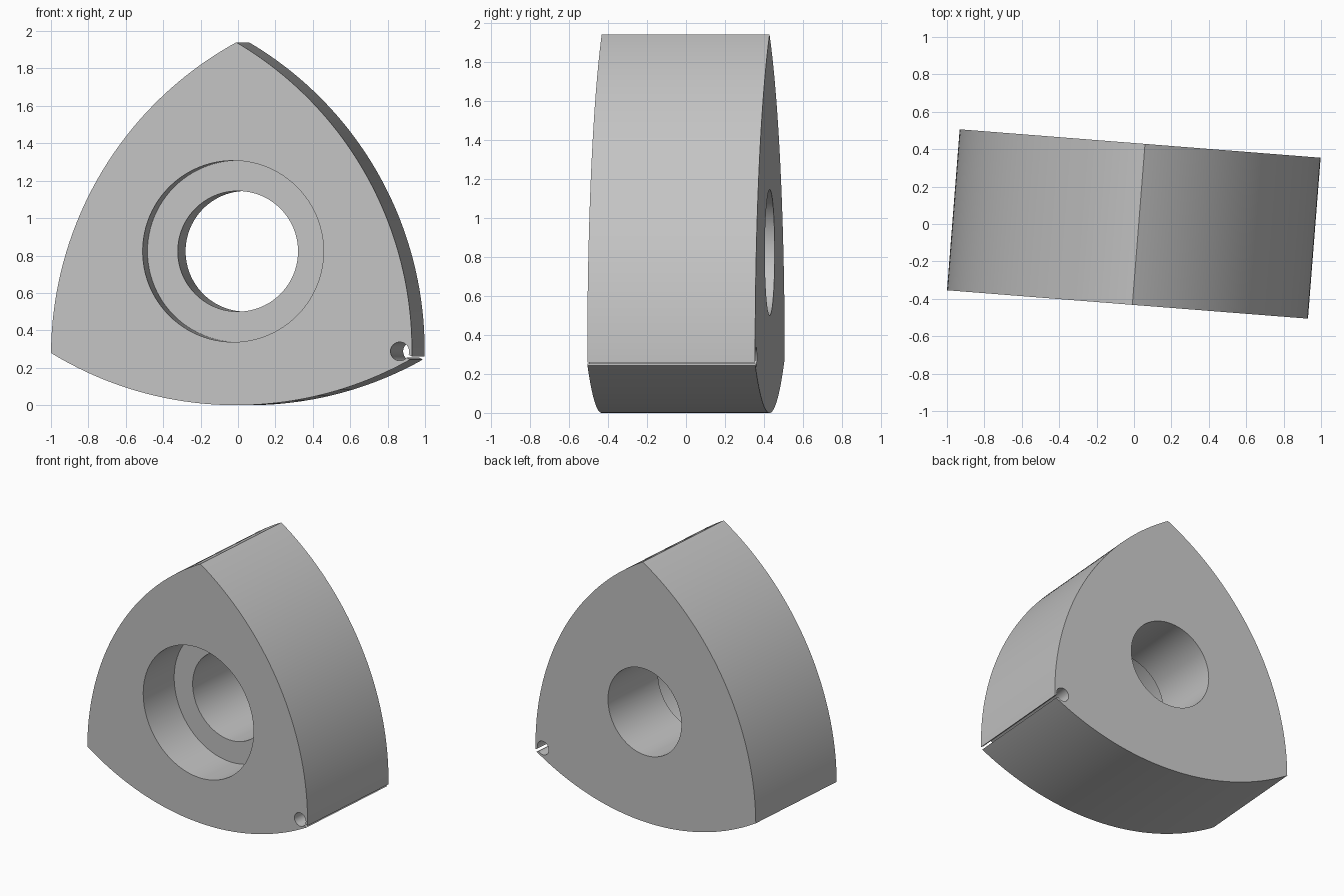
import bpy
import bmesh
import math
from math import sin, cos, radians

cube = bpy.data.objects.get("Cube")
if cube:
    bpy.data.objects.remove(cube, do_unlink=True)

CX, CZ = 0.0075, 0.8225       # rotor axis
HALF = 0.4315                 # half thickness
TIP = 1.1175                  # axis to corner
FLANK = 0.8225                # axis to middle of a flank
ROLL = radians(-0.9)          # small roll about the rotor axis
YAW = radians(-4.5)           # turn about the vertical

steel = bpy.data.materials.new("plain_grey")
steel.use_nodes = True
grey = (0.55, 0.55, 0.55, 1.0)
steel.diffuse_color = grey
steel.node_tree.nodes["Principled BSDF"].inputs["Base Color"].default_value = grey


def prism(name, points, y0, y1):
    """Extrude a closed outline, given about the rotor axis, from y0 to y1."""
    bm = bmesh.new()
    face = bm.faces.new([bm.verts.new((CX + x, y0, CZ + z)) for x, z in points])
    grown = bmesh.ops.extrude_face_region(bm, geom=[face])["geom"]
    bmesh.ops.translate(bm, vec=(0, y1 - y0, 0),
                        verts=[v for v in grown if isinstance(v, bmesh.types.BMVert)])
    bmesh.ops.recalc_face_normals(bm, faces=bm.faces)
    mesh = bpy.data.meshes.new(name)
    bm.to_mesh(mesh)
    bm.free()
    mesh.materials.append(steel)
    obj = bpy.data.objects.new(name, mesh)
    obj.rotation_euler.z = YAW
    bpy.context.collection.objects.link(obj)
    return obj


def circle(x, z, radius, count):
    return [(x + radius * cos(math.tau * i / count),
             z + radius * sin(math.tau * i / count)) for i in range(count)]


def rotor_outline(steps=48):
    """Three bulging arcs meeting at sharp corners."""
    half_chord = TIP * sin(radians(60))
    sagitta = FLANK - TIP / 2
    radius = (half_chord ** 2 + sagitta ** 2) / (2 * sagitta)
    sweep = math.asin(half_chord / radius)
    points = []
    for side in range(3):
        mid = radians(30 + 120 * side) + ROLL
        back = FLANK - radius
        for i in range(steps):
            a = mid - sweep + 2 * sweep * i / steps
            points.append((back * cos(mid) + radius * cos(a),
                           back * sin(mid) + radius * sin(a)))
    return points


def radial(distance, across):
    """Point along the line from the axis to the slotted corner."""
    a = radians(-30) + ROLL
    return (distance * cos(a) - across * sin(a), distance * sin(a) + across * cos(a))


# Rotor body
body = prism("rotor_body", rotor_outline(), -HALF, HALF)

# Bore, front counterbore, relief hole and the slot that opens it at the corner
HOLE, SLOT = 1.042, 0.0095
cutters = [
    prism("bore_cutter", circle(0, 0, 0.3225, 96), -1, 1),
    prism("counterbore_cutter", circle(0, 0, 0.485, 96), -1, -HALF + 0.33),
    prism("relief_hole_cutter", circle(*radial(HOLE, 0), 0.05, 32), -1, 1),
    prism("slot_cutter", [radial(HOLE, -SLOT), radial(1.3, -SLOT),
                          radial(1.3, SLOT), radial(HOLE, SLOT)], -1, 1),
]
bpy.ops.object.select_all(action="DESELECT")
bpy.context.view_layer.objects.active = body
body.select_set(True)
for cutter in cutters:
    cutter.hide_render = True
    cut = body.modifiers.new(cutter.name, "BOOLEAN")
    cut.operation = "DIFFERENCE"
    cut.solver = "EXACT"
    cut.object = cutter
    bpy.ops.object.modifier_apply(modifier=cut.name)
for cutter in cutters:
    bpy.data.objects.remove(cutter, do_unlink=True)

bpy.ops.object.shade_smooth_by_angle(angle=radians(25))
